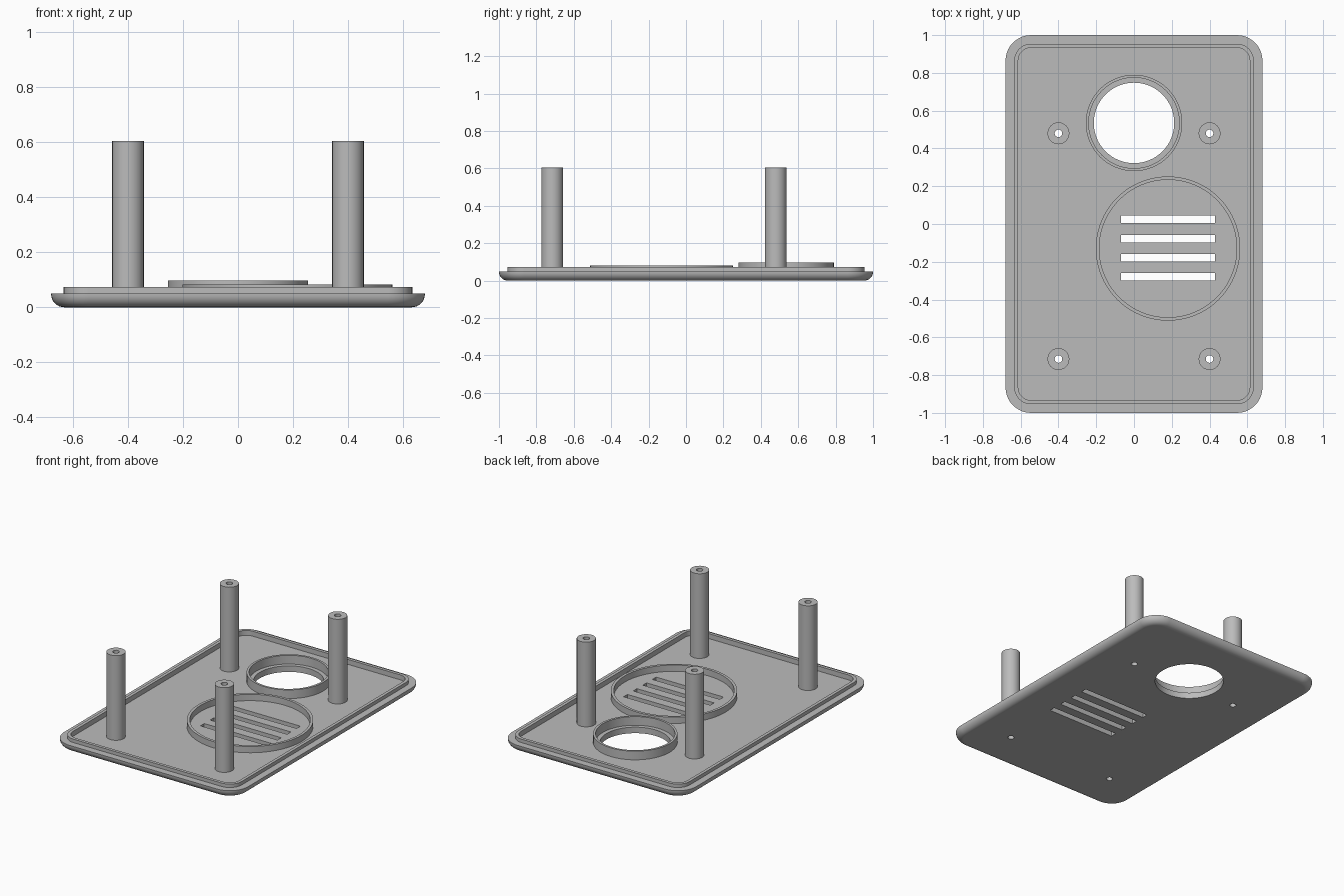
import bpy, bmesh
from math import sin, cos, pi, radians

if "Cube" in bpy.data.objects:
    bpy.data.objects.remove(bpy.data.objects["Cube"])

# Single grey plastic
grey = bpy.data.materials.new("grey_plastic")
grey.use_nodes = True
colour = (0.5, 0.5, 0.5, 1)
grey.diffuse_color = colour
grey.node_tree.nodes["Principled BSDF"].inputs["Base Color"].default_value = colour

HALF_X, HALF_Y, CORNER = 0.68, 1.0, 0.135
RIM, LIP, FLOOR, POST_TOP = 0.05, 0.073, 0.04, 0.605
FILLET = 0.048
LENS, SPEAKER = (0, 0.535), (0.18, -0.13)
POSTS = {"back_left": (0.4, 0.48), "back_right": (-0.4, 0.48),
         "front_left": (0.4, -0.715), "front_right": (-0.4, -0.715)}


def rounded_loop(inset, z, steps=10):
    """Points of the plate outline, moved inward by inset."""
    r = CORNER - inset
    points = []
    for quarter, (sx, sy) in enumerate([(1, 1), (-1, 1), (-1, -1), (1, -1)]):
        for i in range(steps + 1):
            a = (quarter + i / steps) * pi / 2
            points.append((sx * (HALF_X - CORNER) + r * cos(a),
                           sy * (HALF_Y - CORNER) + r * sin(a), z))
    return points


def circle(r, z, centre, n):
    return [(centre[0] + r * cos(2 * pi * i / n),
             centre[1] + r * sin(2 * pi * i / n), z) for i in range(n)]


def loft(name, loops, closed=False):
    """Skin between loops; cap the ends, or join last to first."""
    bm = bmesh.new()
    rows = [[bm.verts.new(p) for p in loop] for loop in loops]
    n = len(rows[0])
    pairs = list(zip(rows, rows[1:]))
    if closed:
        pairs.append((rows[-1], rows[0]))
    else:
        bm.faces.new(rows[0])
        bm.faces.new(rows[-1])
    for a, b in pairs:
        for i in range(n):
            j = (i + 1) % n
            bm.faces.new((a[i], a[j], b[j], b[i]))
    bmesh.ops.recalc_face_normals(bm, faces=bm.faces)
    mesh = bpy.data.meshes.new(name)
    bm.to_mesh(mesh)
    bm.free()
    mesh.materials.append(grey)
    obj = bpy.data.objects.new(name, mesh)
    bpy.context.collection.objects.link(obj)
    return obj


def tube(name, centre, outer, inner, top, n=48):
    return loft(name, [circle(outer, FLOOR, centre, n), circle(outer, top, centre, n),
                       circle(inner, top, centre, n), circle(inner, FLOOR, centre, n)], True)


def select(obj):
    bpy.ops.object.select_all(action="DESELECT")
    obj.select_set(True)
    bpy.context.view_layer.objects.active = obj


# Cover plate: filleted underside, stepped lip and recessed floor
loops = []
for i in range(9):
    a = pi / 2 * (1 - i / 8)
    loops.append(rounded_loop(FILLET * (1 - cos(a)), FILLET * (1 - sin(a))))
loops += [rounded_loop(0, RIM), rounded_loop(0.046, RIM), rounded_loop(0.046, LIP),
          rounded_loop(0.067, LIP), rounded_loop(0.067, FLOOR)]
plate = loft("cover_plate", loops)

# Cutters for lens opening, screw holes and speaker slots
cutters = [loft("lens_cutter", [circle(0.213, z, LENS, 64) for z in (-0.1, 0.2)])]
for centre in POSTS.values():
    cutters.append(loft("screw_cutter", [circle(0.02, z, centre, 24) for z in (-0.1, 0.2)]))
for k in range(4):
    y = 0.024 - 0.101 * k
    cutters.append(loft("slot_cutter", [
        [(-0.068, y - 0.02, z), (0.43, y - 0.02, z), (0.43, y + 0.02, z), (-0.068, y + 0.02, z)]
        for z in (-0.1, 0.2)]))
select(plate)
for cutter in cutters:
    cutter.hide_render = True
    cut = plate.modifiers.new("cut", "BOOLEAN")
    cut.operation = "DIFFERENCE"
    cut.solver = "EXACT"
    cut.object = cutter
    bpy.ops.object.modifier_apply(modifier=cut.name)
    bpy.data.objects.remove(cutter)

# Raised rings and screw posts
parts = [plate,
         tube("lens_ring", LENS, 0.255, 0.24, 0.098, 64),
         tube("speaker_ring", SPEAKER, 0.382, 0.364, 0.082, 80)]
for side, centre in POSTS.items():
    parts.append(tube(side + "_post", centre, 0.058, 0.02, POST_TOP, 24))

for part in parts:
    select(part)
    bpy.ops.object.shade_smooth_by_angle(angle=radians(30))
    weighted = part.modifiers.new("even_shading", "WEIGHTED_NORMAL")
    weighted.keep_sharp = True
